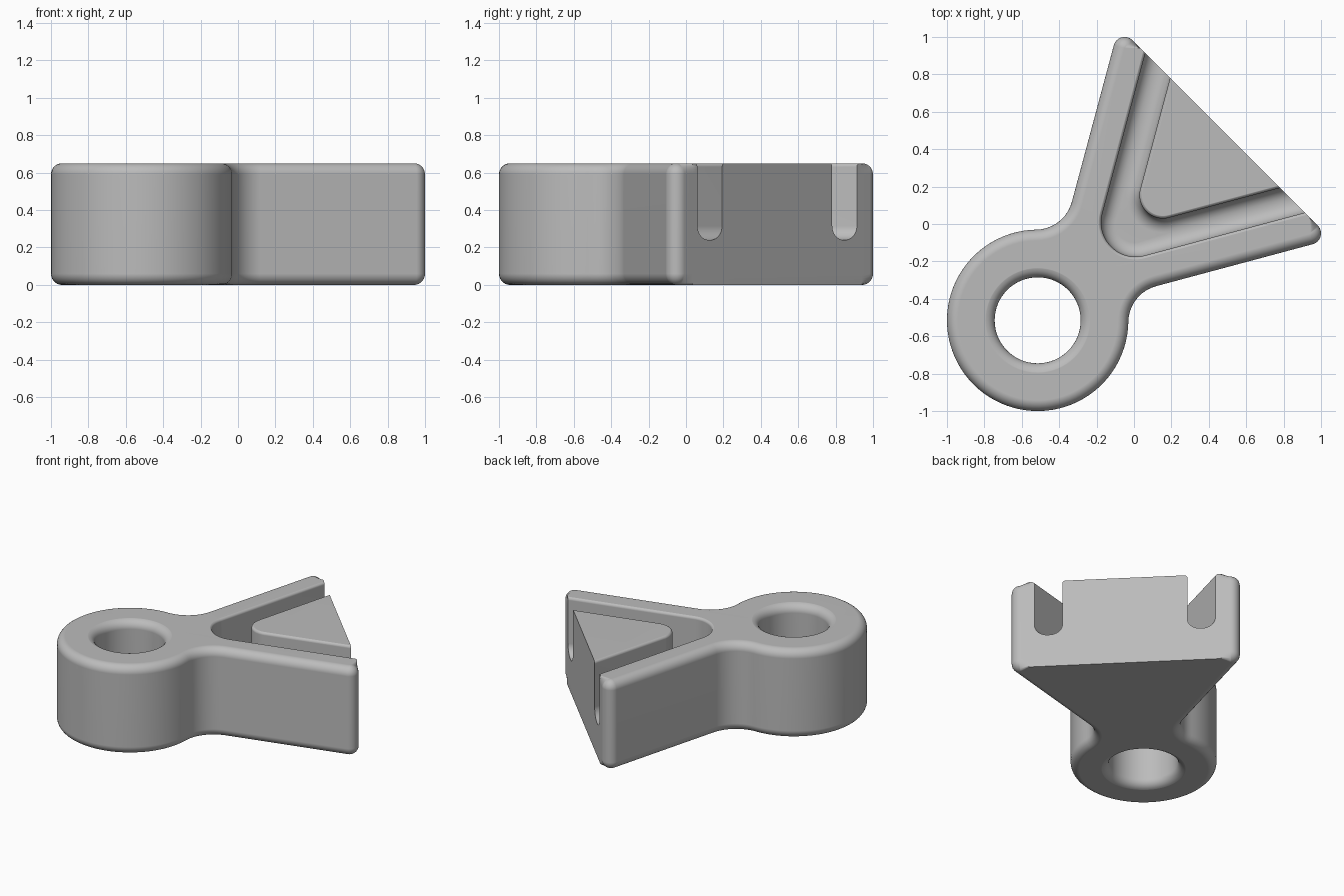
import bpy, bmesh, math
from mathutils import Vector

cube = bpy.data.objects.get("Cube")
if cube:
    bpy.data.objects.remove(cube)

HEIGHT = 0.65
FILLET = 0.06
RING_CENTRE = Vector((-0.515, -0.515))
RING_R, HOLE_R = 0.485, 0.23
TIP_CENTRE, TIP_R = Vector((0.94, -0.05)), 0.06
BLEND_R = 0.2

grey = bpy.data.materials.new("plain grey")
grey.use_nodes = True
colour = (0.5, 0.5, 0.5, 1)
grey.diffuse_color = colour
grey.node_tree.nodes["Principled BSDF"].inputs["Base Color"].default_value = colour


def polar(deg):
    a = math.radians(deg)
    return Vector((math.cos(a), math.sin(a)))


def span(start, end, n):
    return [start + (end - start) * i / n for i in range(n + 1)]


def loft(name, rings, closed=False):
    """Skin matching rings of points, either capped or joined end to end."""
    bm = bmesh.new()
    rows = [[bm.verts.new(p) for p in ring] for ring in rings]
    pairs = list(zip(rows, rows[1:]))
    if closed:
        pairs.append((rows[-1], rows[0]))
    for a, b in pairs:
        for i in range(len(a)):
            j = (i + 1) % len(a)
            bm.faces.new((a[i], a[j], b[j], b[i]))
    if not closed:
        bm.faces.new(rows[0])
        bm.faces.new(rows[-1])
    bmesh.ops.recalc_face_normals(bm, faces=bm.faces)
    mesh = bpy.data.meshes.new(name)
    bm.to_mesh(mesh)
    bm.free()
    mesh.materials.append(grey)
    obj = bpy.data.objects.new(name, mesh)
    bpy.context.collection.objects.link(obj)
    return obj


# Half outline: ring, concave blend, rounded wedge tip, fixed back point
n = polar(-75)
line = (TIP_CENTRE + n * TIP_R).dot(n)
across = line + BLEND_R - RING_CENTRE.dot(n)
along = math.sqrt((RING_R + BLEND_R) ** 2 - across ** 2)
blend = RING_CENTRE + polar(15) * along + n * across
to_blend = blend - RING_CENTRE
meet = math.degrees(math.atan2(to_blend.y, to_blend.x)) % 360
half = [(RING_CENTRE + polar(a) * RING_R, polar(a)) for a in span(225, meet, 32)]
half += [(blend + polar(a) * BLEND_R, -polar(a)) for a in span(meet - 180, 105, 12)]
half += [(TIP_CENTRE + polar(a) * TIP_R, polar(a)) for a in span(-75, 45, 12)]
half.append((half[-1][0] + polar(135) * 0.06, Vector((0, 0))))
outline = half + [(p.yx, d.yx) for p, d in reversed(half[1:])]

# Body with rounded top and bottom rims
rim = [(0.058 * (1 - math.sin(math.radians(a))), FILLET * (1 - math.cos(math.radians(a))))
       for a in span(0, 90, 7)]
levels = rim + [(inset, HEIGHT - z) for inset, z in reversed(rim)]
body = loft("bracket_body", [[(*(p - d * inset), z) for p, d in outline]
                             for inset, z in levels])

# Round hole with flared mouths
flare = [(HOLE_R + FILLET * (1 - math.sin(math.radians(a))),
          FILLET * (1 - math.cos(math.radians(a)))) for a in span(0, 90, 7)]
profile = [(flare[0][0], -0.05)] + [(r, z - 0.001) for r, z in flare]
profile += [(r, HEIGHT - z) for r, z in reversed(profile)]
hole = loft("hole_cutter", [[(*(RING_CENTRE + polar(a) * r), z) for a in span(0, 360, 64)[:-1]]
                            for r, z in profile])


# V-shaped channel with a rounded floor around the triangular pad
def wedge(apex, radius):
    """Rounded 60 degree corner on the diagonal: (point, normal) pairs."""
    centre = Vector((apex, apex)) + polar(45) * 2 * radius
    pts = [(centre + polar(a) * radius, polar(a)) for a in span(165, 285, 20)]
    first, last = pts[0], pts[-1]
    return ([(first[0] + polar(75) * 1.3, first[1])] + pts
            + [(last[0] + polar(15) * 1.3, last[1])])


FLOOR, FLOOR_R, LIP = 0.24, 0.075, 0.02
wall = [(-LIP, HEIGHT + 0.05)]
wall += [(LIP * (math.sin(math.radians(a)) - 1), HEIGHT + 0.001 - LIP * (1 - math.cos(math.radians(a))))
         for a in span(0, 90, 4)]
wall += [(FLOOR_R * (1 - math.cos(math.radians(a))), FLOOR + FLOOR_R * (1 - math.sin(math.radians(a))))
         for a in span(0, 90, 8)]
sections = []
for (po, d), (pi, _) in zip(wedge(-0.251, 0.183), wedge(-0.0225, 0.125)):
    section = [(*(po - d * s), z) for s, z in wall]
    section += [(*(pi + d * s), z) for s, z in reversed(wall)]
    sections.append(section)
channel = loft("channel_cutter", sections)

# Cut the body, then shade it
bpy.ops.object.select_all(action="DESELECT")
bpy.context.view_layer.objects.active = body
body.select_set(True)
for cutter in (hole, channel):
    cutter.hide_render = True
    cut = body.modifiers.new("cut", "BOOLEAN")
    cut.operation = "DIFFERENCE"
    cut.solver = "EXACT"
    cut.object = cutter
    bpy.ops.object.modifier_apply(modifier=cut.name)
    bpy.data.objects.remove(cutter)
bpy.ops.object.shade_smooth_by_angle(angle=math.radians(35))
weighted = body.modifiers.new("even shading", "WEIGHTED_NORMAL")
weighted.keep_sharp = True
